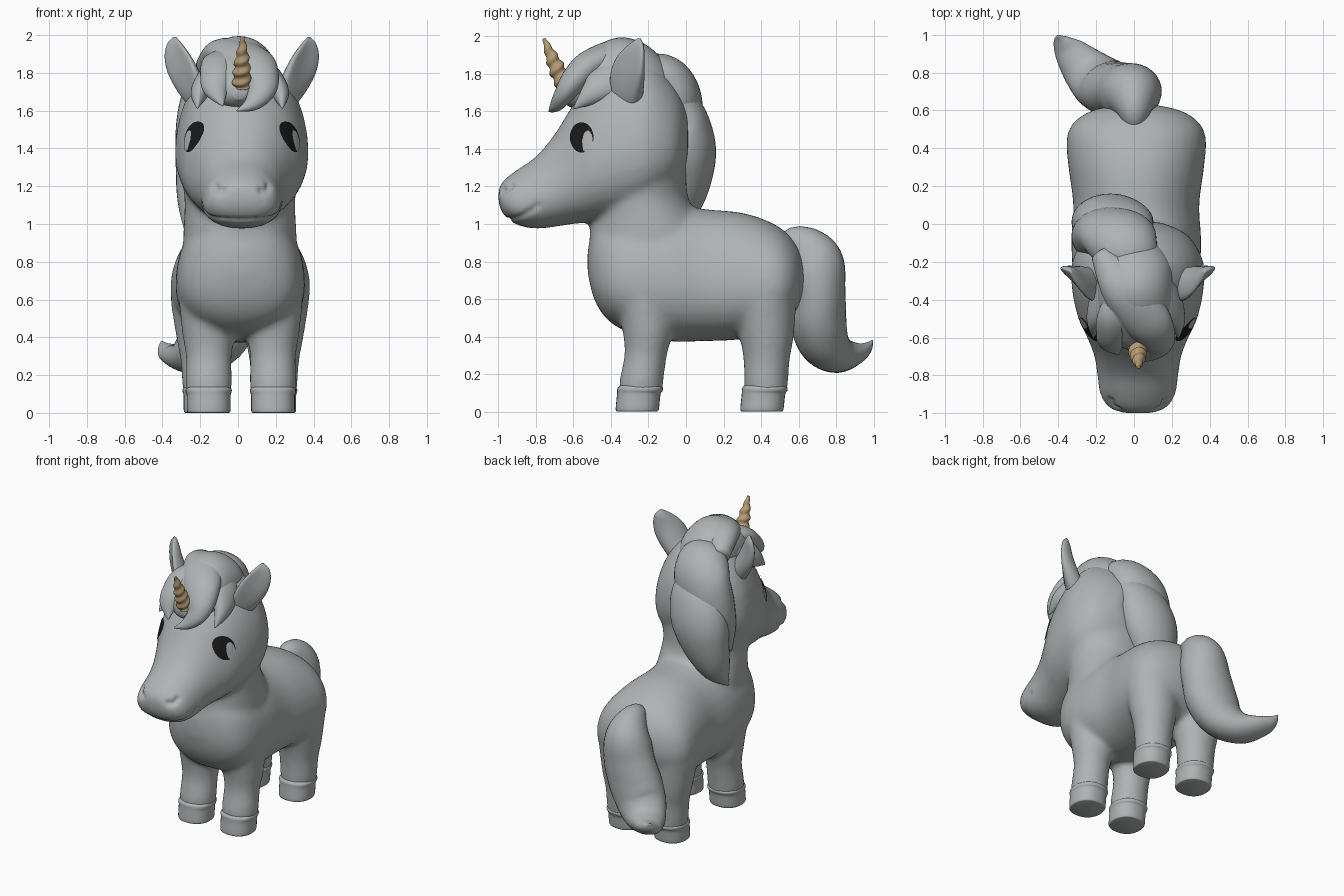
import bpy, bmesh, math
from mathutils import Vector
from mathutils.bvhtree import BVHTree

if "Cube" in bpy.data.objects:
    bpy.data.objects.remove(bpy.data.objects["Cube"])


def material(name, rgb):
    m = bpy.data.materials.new(name)
    m.diffuse_color = (*rgb, 1)
    m.use_nodes = True
    m.node_tree.nodes["Principled BSDF"].inputs["Base Color"].default_value = m.diffuse_color
    return m


GREY = material("plain grey", (0.43, 0.455, 0.455))
BLACK = material("eye black", (0.01, 0.01, 0.011))
GOLD = material("horn tan", (0.46, 0.33, 0.17))
X, Y, Z = Vector((1, 0, 0)), Vector((0, 1, 0)), Vector((0, 0, 1))


def finish(bm, name, *mats):
    bmesh.ops.recalc_face_normals(bm, faces=bm.faces)
    me = bpy.data.meshes.new(name)
    bm.to_mesh(me)
    bm.free()
    for m in mats:
        me.materials.append(m)
    for p in me.polygons:
        p.use_smooth = True
    ob = bpy.data.objects.new(name, me)
    bpy.context.collection.objects.link(ob)
    return ob


def spline(rows, steps):
    """Smooth curve through rows of numbers."""
    out = []
    for i in range(len(rows) - 1):
        a, b, c, d = (rows[max(0, min(len(rows) - 1, i + k))] for k in (-1, 0, 1, 2))
        for s in range(steps):
            t = s / steps
            out.append([q + .5 * t * (r - p + t * (2 * p - 5 * q + 4 * r - w + t * (3 * (q - r) + w - p)))
                        for p, q, r, w in zip(a, b, c, d)])
    return out + [list(rows[-1])]


def loft(name, rows, u, v=None, egg=0, power=1, cup=0, spiral=0, mat=GREY, steps=6, n=32):
    """Skin oval sections (x, y, z, half width, half depth); without v they follow the path."""
    pts = spline(rows, steps)
    bm, rings = bmesh.new(), []
    for i, (x, y, z, rw, rt) in enumerate(pts):
        c, uu, vv = Vector((x, y, z)), u, v
        if v is None:
            t = Vector(pts[min(i + 1, len(pts) - 1)][:3]) - Vector(pts[max(i - 1, 0)][:3])
            vv = t.cross(u).normalized()
            uu = vv.cross(t).normalized()
        rw, rt = max(rw, .003), max(rt, .003)
        ring = []
        for k in range(n):
            a = 2 * math.pi * k / n
            co, si = (math.copysign(abs(f) ** power, f) for f in (math.cos(a), math.sin(a)))
            g = 1 + spiral * math.cos(a - 10 * math.pi * i / len(pts))
            ring.append(bm.verts.new(c + uu * rw * co * g * (1 - egg * si)
                                     + vv * (rt * si * g + cup * rw * (co * co - .5))))
        rings.append(ring)
    for p, q in zip(rings, rings[1:]):
        for k in range(n):
            bm.faces.new((p[k], p[k - 1], q[k - 1], q[k]))
    bm.faces.new(rings[0])
    bm.faces.new(rings[-1])
    return finish(bm, name, mat)


def slices(rows, x):
    """(y, bottom, top, half width) -> loft rows."""
    return [(x, y, (lo + hi) / 2, w, (hi - lo) / 2) for y, lo, hi, w in rows]


# Torso, head and neck
parts = [
    loft("body", slices([(-.525, .74, .86, .06), (-.49, .6, .99, .18), (-.42, .49, 1.05, .275),
                         (-.3, .42, 1.1, .325), (-.1, .375, 1.11, .34), (.1, .375, 1.08, .33),
                         (.3, .385, 1.06, .355), (.45, .42, 1.01, .365), (.54, .48, .95, .325),
                         (.6, .56, .87, .23), (.63, .66, .78, .1)], .012), X, Z, egg=.12, power=.9),
    loft("head", slices([(-1.0, 1.11, 1.19, .07), (-.97, 1.045, 1.235, .15), (-.9, .995, 1.29, .195),
                         (-.8, .975, 1.36, .21), (-.7, .985, 1.48, .225), (-.6, 1.0, 1.64, .262),
                         (-.5, 1.01, 1.77, .308), (-.35, 1.03, 1.88, .34), (-.2, 1.08, 1.88, .34),
                         (-.06, 1.2, 1.74, .26), (.01, 1.35, 1.6, .12)], .02), X, Z, egg=.17, power=.9),
    loft("neck", [(.01, (f + b) / 2, z, w, (b - f) / 2) for z, f, b, w in
                  [(.8, -.5, .12, .3), (.95, -.515, .12, .3), (1.05, -.5, .06, .295), (1.15, -.5, .01, .295),
                   (1.3, -.48, 0, .315), (1.5, -.45, -.01, .28), (1.65, -.4, -.05, .2)]], X, Y),
]

# Legs and hooves
for s in (-1, 1):
    side = "right" if s > 0 else "left"
    for label, x, y, top in (("front", .015 + .17 * s, -.24, [(.025, .3, .114), (.035, .42, .132), (.02, .6, .148)]),
                             ("hind", .01 + .182 * s, .425, [(.005, .28, .124), (.005, .4, .145), (-.01, .6, .175)])):
        parts.append(loft(f"{label}_leg_{side}", [(x, y, .08, .115, .112), (x, y + .002, .16, .124, .118)] +
                          [(x, y + dy, z, r * 1.07, r) for dy, z, r in top], X, Y))
        loft(f"{label}_hoof_{side}", [(x, y + dy, z, r, r) for dy, z, r in
                                      [(-.021, 0, .105), (-.02, .012, .115), (-.012, .09, .116), (-.006, .11, .121),
                                       (-.004, .125, .121), (-.004, .138, .11)]], X, Y, power=.88)

# Fuse the skin into one soft surface
bpy.ops.object.select_all(action='DESELECT')
for p in parts:
    p.select_set(True)
body = parts[0]
bpy.context.view_layer.objects.active = body
bpy.ops.object.join()
rem = body.modifiers.new("fuse", 'REMESH')
rem.mode, rem.voxel_size, rem.use_smooth_shade = 'VOXEL', .014, True
smo = body.modifiers.new("soften", 'SMOOTH')
smo.factor, smo.iterations = .5, 24
for m in ("fuse", "soften"):
    bpy.ops.object.modifier_apply(modifier=m)

# Nostrils and smile pressed into the muzzle
mouth = spline([(-.18, -.79, 1.1), (-.165, -.86, 1.05), (-.09, -.93, 1.025), (.02, -.95, 1.015),
                (.13, -.93, 1.025), (.205, -.86, 1.05), (.22, -.79, 1.1)], 8)
nose = []
for s in (-1, 1):
    nose += spline([(.02 + .1 * s, -.965, 1.175), (.02 + .125 * s, -.95, 1.175), (.02 + .14 * s, -.93, 1.2)], 4)
grooves = [(list(map(Vector, mouth)), .015, .011), (list(map(Vector, nose)), .018, .018)]
normals = [v.normal.copy() for v in body.data.vertices]
for v, nor in zip(body.data.vertices, normals):
    if v.co.y < -.74 and v.co.z < 1.28:
        p = v.co.copy()
        for line, width, depth in grooves:
            # distance across the surface only, so the groove always lands on it
            near = [q - p for q in line if (q - p).length < .12]
            d = min(((w - nor * w.dot(nor)).length for w in near), default=1)
            v.co -= nor * depth * math.exp(-(d / width) ** 2)

# Eyes: thin plates that follow the head
tree = BVHTree.FromPolygons([v.co for v in body.data.vertices], [list(p.vertices) for p in body.data.polygons])
for s in (-1, 1):
    bm, rings = bmesh.new(), []
    for r in range(17):
        ring = []
        for k in range(48):
            a = 2 * math.pi * k / 48
            y, z = -.553 + .062 * max(r, .1) / 16 * math.cos(a), 1.46 + .08 * max(r, .1) / 16 * math.sin(a)
            hit, nor, _, _ = tree.ray_cast(Vector((s * 2, y, z)), Vector((-s, 0, 0)))
            ring.append(bm.verts.new(hit + nor * .006))
        rings.append(ring)
    for p, q in zip(rings, rings[1:]):
        for k in range(48):
            f = bm.faces.new((p[k], p[k - 1], q[k - 1], q[k]))
            c = f.calc_center_median()
            # pale gleam towards the back of the eye
            f.material_index = int(((c.y + .525) / .028) ** 2 + ((c.z - 1.435) / .062) ** 2 < 1)
    bm.faces.new(rings[0])
    eye = finish(bm, "eye_right" if s > 0 else "eye_left", BLACK, GREY)
    if eye.data.polygons[0].normal.x * s < 0:
        eye.data.flip_normals()

# Cupped ears
for s in (-1, 1):
    loft("ear_right" if s > 0 else "ear_left",
         [(.02 + s * x, y, z, w, t) for x, y, z, w, t in
          [(.205, -.31, 1.6, .06, .06), (.25, -.31, 1.69, .095, .065), (.295, -.305, 1.79, .113, .052),
           (.328, -.29, 1.88, .098, .036), (.35, -.265, 1.95, .055, .024), (.355, -.25, 1.99, .008, .008)]],
         Vector((.68 * s, .73, 0)), Vector((.72 * s, -.68, .1)), cup=.3)

# Spiral horn
loft("horn", [(.018, -.64, 1.73, .046, .046), (.02, -.68, 1.81, .044, .044), (.023, -.72, 1.9, .031, .031),
              (.025, -.757, 1.99, .008, .008)], X, spiral=.13, mat=GOLD, steps=20)

# Hair: crown, fringe locks, mane locks and tail
loft("hair_crown", slices([(-.67, 1.66, 1.73, .03), (-.61, 1.62, 1.82, .13), (-.48, 1.58, 1.945, .19),
                           (-.35, 1.58, 1.995, .2), (-.22, 1.6, 1.96, .19), (-.12, 1.63, 1.87, .13),
                           (-.07, 1.7, 1.78, .03)], .005), X, Z)
loft("fringe_right", [(-.17, -.16, 1.83, .06, .06), (-.06, -.33, 1.9, .12, .085), (.06, -.5, 1.85, .13, .085),
                      (.115, -.59, 1.77, .105, .075), (.12, -.645, 1.7, .075, .055), (.07, -.69, 1.635, .042, .035),
                      (-.005, -.73, 1.6, .004, .004)], X)
loft("fringe_left", [(-.06, -.36, 1.88, .06, .05), (-.1, -.48, 1.85, .09, .06), (-.115, -.57, 1.78, .085, .06),
                     (-.115, -.63, 1.71, .068, .045), (-.08, -.69, 1.625, .004, .004)], X)
for s, name in ((1, "side_lock_right"), (-1, "side_lock_left")):
    loft(name, [(.01 + s * .12, -.34, 1.83, .1, .06), (.01 + s * .18, -.43, 1.76, .1, .055),
                (.01 + s * .215, -.51, 1.69, .06, .045), (.01 + s * .225, -.6, 1.615, .004, .004)], Y)
loft("mane_upper", [(0, -.28, 1.76, .12, .1), (-.04, -.14, 1.78, .17, .13), (-.09, -.06, 1.68, .2, .14),
                    (-.16, -.06, 1.5, .175, .14), (-.22, -.09, 1.33, .11, .1), (-.27, -.13, 1.18, .01, .01)], X)
loft("mane_lower", [(.02, -.08, 1.68, .1, .08), (-.06, -.01, 1.57, .18, .12), (-.12, .01, 1.4, .205, .15),
                    (-.17, .0, 1.22, .165, .13), (-.22, -.04, 1.06, .1, .09), (-.27, -.1, .94, .008, .008)], X)
loft("tail", [(.0, .5, .84, .03, .06), (0, .59, .88, .09, .11), (-.01, .68, .8, .15, .155),
              (-.035, .705, .64, .18, .145), (-.085, .705, .49, .19, .15), (-.16, .735, .37, .17, .135),
              (-.25, .81, .305, .13, .1), (-.34, .91, .31, .085, .055), (-.385, .965, .34, .045, .03),
              (-.405, .995, .38, .004, .004)], X)
